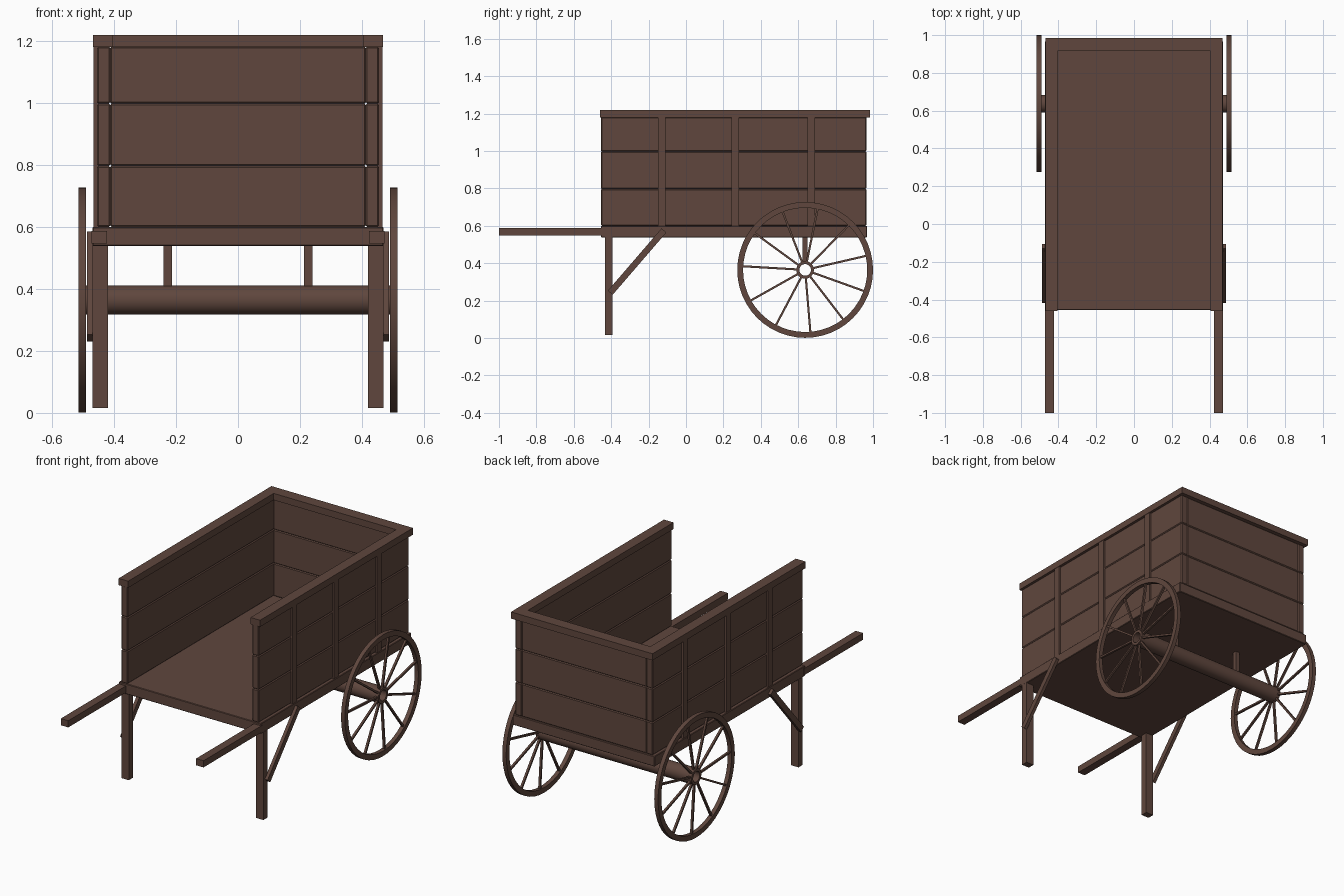
import bpy, bmesh, math
from mathutils import Matrix, Vector

if "Cube" in bpy.data.objects:
    bpy.data.objects.remove(bpy.data.objects["Cube"])

wood = bpy.data.materials.new("brown_wood")
wood.diffuse_color = (0.115, 0.062, 0.047, 1)
wood.use_nodes = True
wood.node_tree.nodes["Principled BSDF"].inputs["Base Color"].default_value = wood.diffuse_color


def finish(bm, name):
    bmesh.ops.recalc_face_normals(bm, faces=bm.faces)
    me = bpy.data.meshes.new(name)
    bm.to_mesh(me)
    bm.free()
    me.materials.append(wood)
    ob = bpy.data.objects.new(name, me)
    bpy.context.collection.objects.link(ob)
    return ob


def box(name, x, y, z, bevel=0.0):
    bm = bmesh.new()
    size = Matrix.Diagonal((x[1] - x[0], y[1] - y[0], z[1] - z[0], 1))
    mid = Vector((sum(x) / 2, sum(y) / 2, sum(z) / 2))
    bmesh.ops.create_cube(bm, size=1, matrix=Matrix.Translation(mid) @ size)
    if bevel:
        bmesh.ops.bevel(bm, geom=bm.edges[:], offset=bevel, segments=1, affect='EDGES')
    return finish(bm, name)


def pair(name, x, y, z, bevel=0.0):
    for s, side in ((1, "right"), (-1, "left")):
        box(f"{name}_{side}", sorted((s * x[0], s * x[1])), y, z, bevel)


def beam(name, a, b, wx, w):
    """Square-cut bar from a to b lying in the y-z plane, wx wide along x."""
    a, b = Vector(a), Vector(b)
    d = b - a
    bm = bmesh.new()
    rot = Matrix.Rotation(math.atan2(d.z, d.y), 4, 'X')
    bmesh.ops.create_cube(bm, size=1, matrix=Matrix.Translation((a + b) / 2) @ rot
                          @ Matrix.Diagonal((wx, d.length, w, 1)))
    return finish(bm, name)


def ring(name, x, r_out, r_in, cy, cz, n):
    """Lathe a rectangular section around the x axis."""
    bm = bmesh.new()
    prof = [(x[0], r_in), (x[1], r_in), (x[1], r_out), (x[0], r_out)]
    loops = []
    for i in range(n):
        t = 2 * math.pi * i / n
        loops.append([bm.verts.new((px, cy + r * math.cos(t), cz + r * math.sin(t)))
                      for px, r in prof])
    for i in range(n):
        a, b = loops[i], loops[(i + 1) % n]
        for j in range(4):
            k = (j + 1) % 4
            bm.faces.new((a[j], a[k], b[k], b[j]))
    ob = finish(bm, name)
    bpy.context.view_layer.objects.active = ob
    ob.select_set(True)
    bpy.ops.object.shade_smooth_by_angle(angle=math.radians(35))
    ob.select_set(False)
    return ob


# Cart bed and plank walls
box("floor", (-0.47, 0.47), (-0.455, 0.968), (0.538, 0.6), 0.003)
for i, z in enumerate([(0.6, 0.797), (0.797, 0.998), (0.998, 1.182)]):
    pair(f"side_plank_{i}", (0.412, 0.455), (-0.455, 0.965), z, 0.005)
    box(f"back_plank_{i}", (-0.413, 0.413), (0.925, 0.963), z, 0.005)

# Outer wall battens
for i, y in enumerate((-0.13, 0.263, 0.67)):
    pair(f"batten_{i}", (0.45, 0.466), (y - 0.021, y + 0.021), (0.6, 1.182))

# Top rails
pair("top_rail", (0.405, 0.468), (-0.46, 0.985), (1.18, 1.22))
box("back_top_rail", (-0.405, 0.405), (0.915, 0.985), (1.18, 1.22))

# Handles, front legs and diagonal braces
pair("handle", (0.423, 0.472), (-1.0, -0.44), (0.547, 0.587))
pair("front_leg", (0.42, 0.47), (-0.432, -0.392), (0.015, 0.54))
for s in (1, -1):
    beam("leg_brace", (s * 0.478, -0.405, 0.242), (s * 0.478, -0.118, 0.575), 0.02, 0.034)

# Hollow axle and its hangers
CY, CZ = 0.637, 0.364
ring("axle", (-0.492, 0.492), 0.047, 0.036, CY, CZ, 32)
pair("axle_hanger", (0.213, 0.24), (0.624, 0.65), (0.4, 0.54))

# Wheels: rim, hub and spokes
for s, side in ((1, "right"), (-1, "left")):
    x = sorted((s * 0.49, s * 0.515))
    ring(f"wheel_rim_{side}", x, 0.363, 0.332, CY, CZ, 48)
    ring(f"wheel_hub_{side}", x, 0.047, 0.031, CY, CZ, 32)
    for i in range(11):
        t = math.radians(13) + 2 * math.pi * i / 11
        c, n = math.cos(t), math.sin(t)
        beam(f"spoke_{side}_{i}", (s * 0.5025, CY + 0.04 * c, CZ + 0.04 * n),
             (s * 0.5025, CY + 0.338 * c, CZ + 0.338 * n), 0.013, 0.011)
